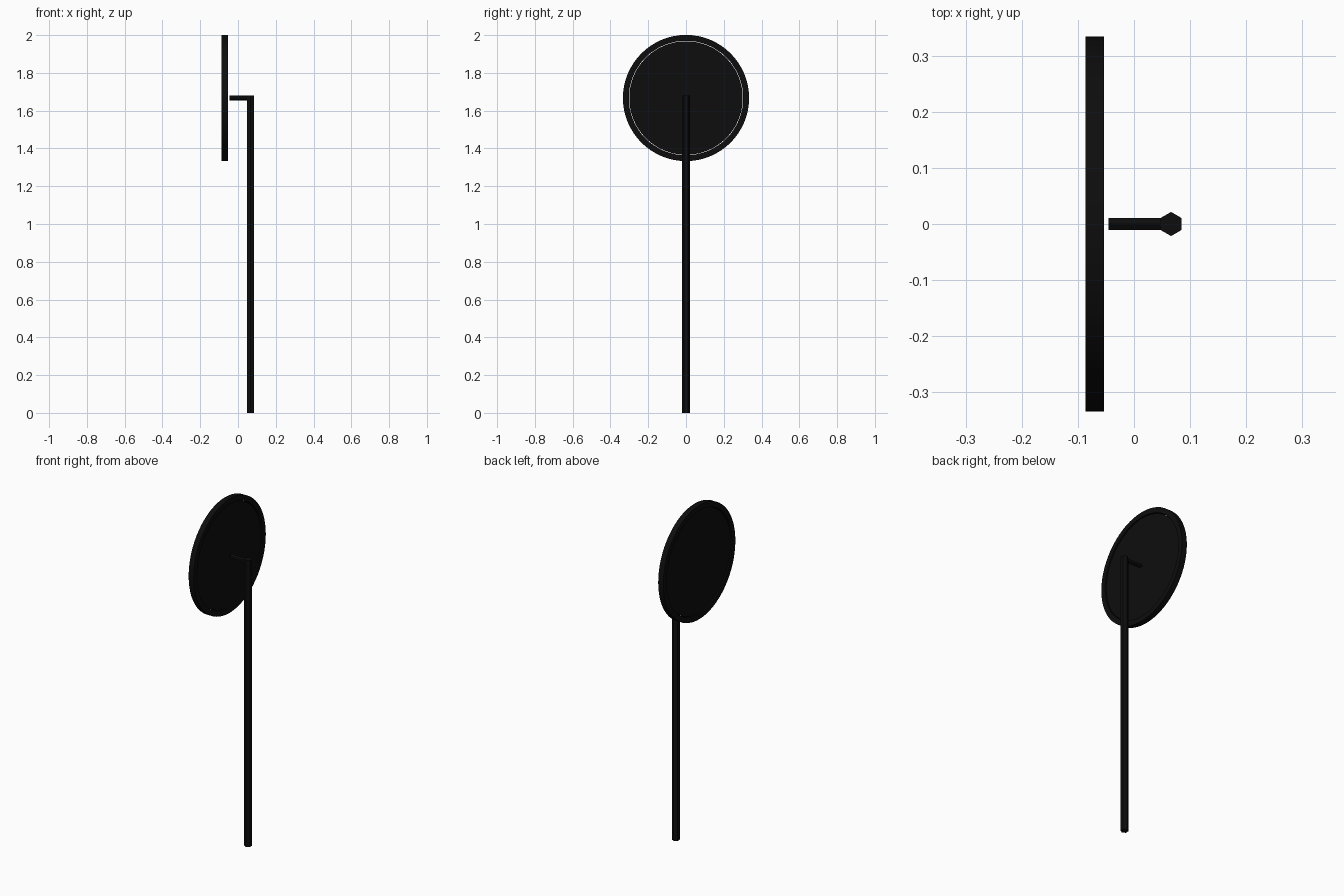
import bpy, bmesh
from math import pi
from mathutils import Matrix, Vector

cube = bpy.data.objects.get("Cube")
if cube:
    bpy.data.objects.remove(cube)

black = bpy.data.materials.new("matte black")
black.use_nodes = True
colour = (0.004, 0.004, 0.004, 1)
black.diffuse_color = colour
black.node_tree.nodes["Principled BSDF"].inputs["Base Color"].default_value = colour

HUB_Z = 1.667
SIGN_X = -0.07
POLE_X = 0.066
SIDES = 64


def finish(name, bm, smooth=False):
    bmesh.ops.recalc_face_normals(bm, faces=bm.faces)
    mesh = bpy.data.meshes.new(name)
    bm.to_mesh(mesh)
    bm.free()
    mesh.materials.append(black)
    obj = bpy.data.objects.new(name, mesh)
    bpy.context.collection.objects.link(obj)
    if smooth:
        bpy.ops.object.select_all(action='DESELECT')
        obj.select_set(True)
        bpy.context.view_layer.objects.active = obj
        bpy.ops.object.shade_smooth_by_angle()
    return obj


def rod(name, start, end, radius, sides, turn=0, smooth=False):
    """Closed prism between two points."""
    start, end = Vector(start), Vector(end)
    axis = end - start
    place = (Matrix.Translation((start + end) / 2)
             @ axis.to_track_quat('Z', 'Y').to_matrix().to_4x4()
             @ Matrix.Rotation(turn, 4, 'Z'))
    bm = bmesh.new()
    bmesh.ops.create_cone(bm, cap_ends=True, segments=sides, radius1=radius,
                          radius2=radius, depth=axis.length, matrix=place)
    return finish(name, bm, smooth)


def ring(name, x, z, inner, outer, half_width):
    """Rectangular section spun about the x axis."""
    bm = bmesh.new()
    section = [(-half_width, inner), (half_width, inner),
               (half_width, outer), (-half_width, outer)]
    verts = [bm.verts.new((x + dx, 0, z + r)) for dx, r in section]
    edges = [bm.edges.new((verts[i], verts[i - 1])) for i in range(4)]
    bmesh.ops.spin(bm, geom=verts + edges, cent=(x, 0, z), axis=(1, 0, 0),
                   angle=2 * pi, steps=SIDES, use_merge=True)
    bmesh.ops.remove_doubles(bm, verts=bm.verts, dist=1e-5)
    return finish(name, bm, True)


# Hexagonal pole with corners toward front and back
rod("pole", (POLE_X, 0, 0), (POLE_X, 0, 1.68), 0.0215, 6)

# Short hexagonal arm reaching toward the sign, corners up and down
arm = rod("arm", (POLE_X, 0, HUB_Z), (-0.045, 0, HUB_Z), 0.0125, 6)
if max(v.co.z for v in arm.data.vertices) < HUB_Z + 0.012:
    arm.data.transform(Matrix.Translation((0, 0, HUB_Z))
                       @ Matrix.Rotation(pi / 2, 4, 'X')
                       @ Matrix.Translation((0, 0, -HUB_Z)))

# Round sign: rim with a panel set inside it
ring("sign_rim", SIGN_X, HUB_Z, 0.303, 0.334, 0.0165)
rod("sign_panel", (SIGN_X - 0.01, 0, HUB_Z), (SIGN_X + 0.01, 0, HUB_Z),
    0.3005, SIDES, smooth=True)
